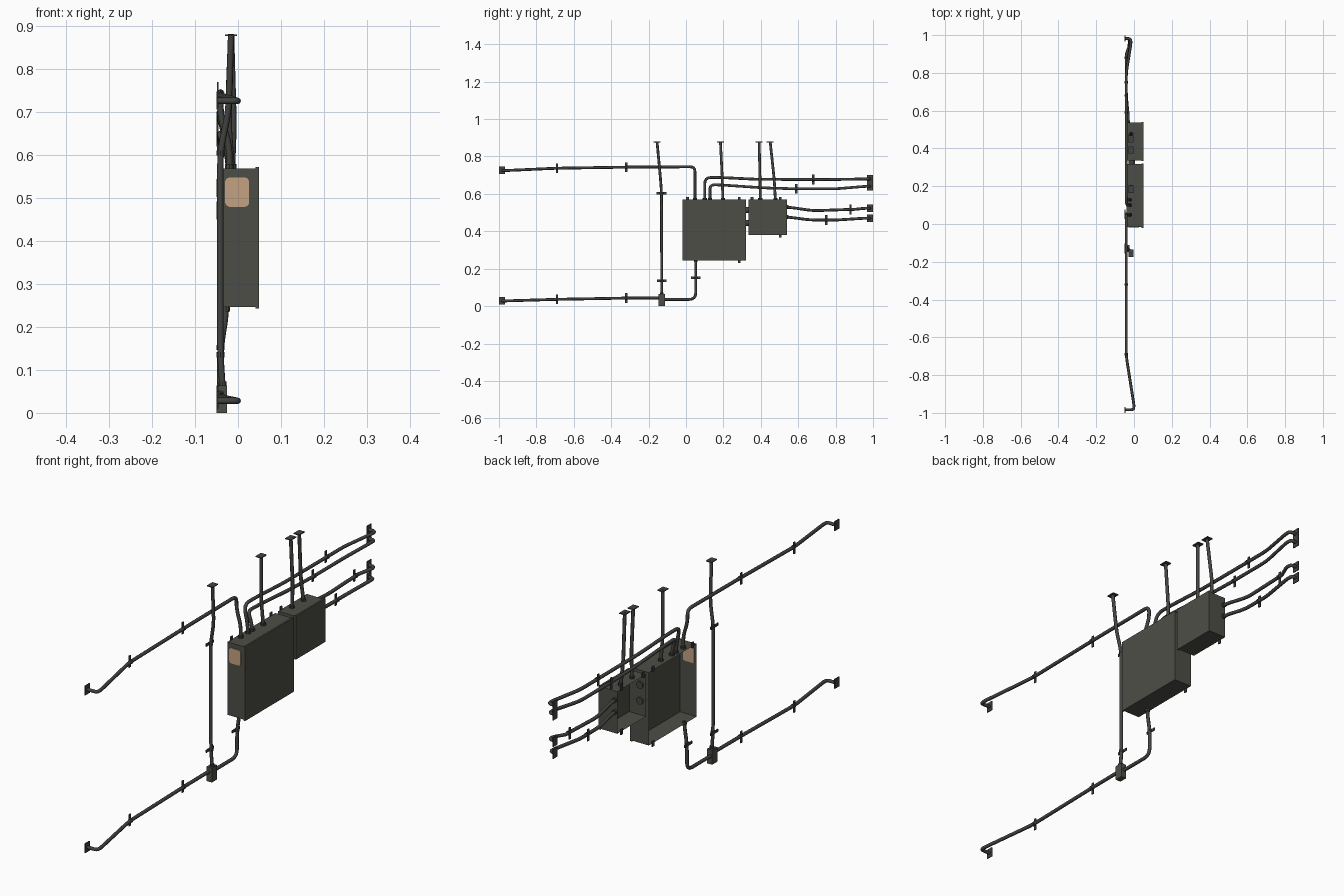
import bpy, bmesh, math
from mathutils import Vector, Matrix

if "Cube" in bpy.data.objects:
    bpy.data.objects.remove(bpy.data.objects["Cube"])


def material(name, rgb):
    m = bpy.data.materials.new(name)
    m.diffuse_color = (*rgb, 1)
    m.use_nodes = True
    m.node_tree.nodes["Principled BSDF"].inputs["Base Color"].default_value = m.diffuse_color
    return m


BOX = material("grey_box_paint", (0.075, 0.076, 0.063))
PIPE = material("dark_conduit", (0.056, 0.057, 0.052))
LABEL = material("tan_label", (0.56, 0.36, 0.22))


def finish(name, bm, mat, smooth=False):
    me = bpy.data.meshes.new(name)
    bm.to_mesh(me)
    bm.free()
    me.materials.append(mat)
    for p in me.polygons:
        p.use_smooth = smooth
    ob = bpy.data.objects.new(name, me)
    bpy.context.collection.objects.link(ob)
    return ob


def block(name, lo, hi, mat, open_back=False):
    bm = bmesh.new()
    lo, hi = Vector(lo), Vector(hi)
    size = hi - lo
    bmesh.ops.create_cube(bm, size=1, matrix=Matrix.Translation((lo + hi) / 2) @ Matrix.Diagonal((*size, 1)))
    if open_back:
        back = [f for f in bm.faces if f.normal.x < -0.9]
        bmesh.ops.delete(bm, geom=back, context='FACES_ONLY')
    return finish(name, bm, mat)


def plate(name, c, s, mat=PIPE):
    c, s = Vector(c), Vector(s) / 2
    return block(name, c - s, c + s, mat)


def disc(name, c, axis, r, depth, mat=PIPE, sides=10):
    bm = bmesh.new()
    rot = Vector((0, 0, 1)).rotation_difference(Vector(axis)).to_matrix().to_4x4()
    bmesh.ops.create_cone(bm, cap_ends=True, segments=sides, radius1=r, radius2=r, depth=depth,
                          matrix=Matrix.Translation(c) @ rot)
    return finish(name, bm, mat)


def rounded(points, radius):
    # replace each corner with a short curved run
    pts = [Vector(p) for p in points]
    out = [pts[0]]
    for a, b, c in zip(pts, pts[1:], pts[2:]):
        d = min(radius, (a - b).length * 0.48, (c - b).length * 0.48)
        p, q = b + (a - b).normalized() * d, b + (c - b).normalized() * d
        for i in range(5):
            t = i / 4
            out.append(p * (1 - t) ** 2 + b * 2 * t * (1 - t) + q * t * t)
    return out + [pts[-1]]


def conduit(name, points, radius=0.035, r=0.0075):
    pts = rounded(points, radius)
    cu = bpy.data.curves.new(name, 'CURVE')
    cu.dimensions = '3D'
    cu.bevel_depth = r
    cu.bevel_resolution = 2
    cu.use_fill_caps = True
    sp = cu.splines.new('POLY')
    sp.points.add(len(pts) - 1)
    for q, p in zip(sp.points, pts):
        q.co = (*p, 1)
    tmp = bpy.data.objects.new(name + "_path", cu)
    bpy.context.collection.objects.link(tmp)
    dg = bpy.context.evaluated_depsgraph_get()
    me = bpy.data.meshes.new_from_object(tmp.evaluated_get(dg))
    bpy.data.objects.remove(tmp)
    me.materials.clear()
    me.materials.append(PIPE)
    for p in me.polygons:
        p.use_smooth = True
        p.material_index = 0
    ob = bpy.data.objects.new(name, me)
    bpy.context.collection.objects.link(ob)


def clamp(y, z, vertical=False):
    # wall plate plus a collar round the conduit
    s = (0.004, 0.052, 0.012) if vertical else (0.004, 0.012, 0.052)
    plate("clamp_plate", (-0.047, y, z), s)
    disc("clamp_collar", (-0.041, y, z), (0, 0, 1) if vertical else (0, 1, 0), 0.0095, 0.012, sides=8)


def wall_flange(y, z):
    plate("wall_flange", (-0.048, y, z), (0.004, 0.032, 0.042))


W = -0.041   # conduit centre line along the wall

# Open-backed cabinets with a lid and mounting tabs
for name, y0, y1, z0, z1 in (("main_cabinet", -0.017, 0.317, 0.246, 0.568),
                             ("small_cabinet", 0.337, 0.537, 0.382, 0.568)):
    block(name, (-0.04, y0, z0), (0.042, y1, z1), BOX, True)
    block(name + "_lid", (0.041, y0 - 0.003, z0 - 0.003), (0.049, y1 + 0.003, z1 + 0.003), BOX)
for y, z in ((0.008, 0.572), (0.285, 0.572), (0.285, 0.242),
             (0.353, 0.572), (0.503, 0.572), (0.503, 0.378)):
    plate("mounting_tab", (-0.038, y, z), (0.005, 0.014, 0.024))

# Label disc seen on both sides of the cabinet end wall
bm = bmesh.new()
w, h, c = 0.028, 0.034, 0.009
ring = []
for sx, sz in ((1, 1), (-1, 1), (-1, -1), (1, -1)):
    pair = [(sx * w, sz * (h - c)), (sx * (w - 0.003), sz * (h - 0.003)), (sx * (w - c), sz * h)]
    ring += pair if sx * sz > 0 else pair[::-1]
face = bm.faces.new([bm.verts.new((-0.002 + x, -0.0195, 0.513 + z)) for x, z in ring])
ext = bmesh.ops.extrude_face_region(bm, geom=[face])
bmesh.ops.translate(bm, verts=[v for v in ext["geom"] if isinstance(v, bmesh.types.BMVert)], vec=(0, 0.005, 0))
bmesh.ops.recalc_face_normals(bm, faces=bm.faces)
finish("warning_label", bm, LABEL)

# Couplers joining the cabinets
for z in (0.515, 0.445):
    disc("cabinet_coupler", (-0.012, 0.327, z), (0, 1, 0), 0.016, 0.032, sides=12)

# Long conduits running to the front end (-y)
tail = lambda z: [(0.0, -0.96, z), (-0.002, -0.983, z), (-0.048, -0.983, z)]
conduit("upper_front_conduit", [(-0.02, 0.048, 0.56), (-0.02, 0.048, 0.62), (W, 0.048, 0.69),
                                (W, 0.048, 0.745), (W, -0.32, 0.743), (W, -0.7, 0.737)] + tail(0.725))
conduit("lower_front_conduit", [(W, -0.13, 0.044), (W, -0.32, 0.043), (W, -0.7, 0.036)] + tail(0.028))
for y, zu, zl in ((-0.32, 0.743, 0.043), (-0.69, 0.737, 0.036)):
    clamp(y, zu)
    clamp(y, zl)
wall_flange(-0.984, 0.726)
wall_flange(-0.984, 0.029)

# Junction box and its conduits
block("junction_box", (-0.05, -0.147, 0.0), (-0.025, -0.111, 0.064), BOX)
disc("junction_collar", (-0.036, -0.129, 0.067), (0, 0, 1), 0.010, 0.012)
conduit("junction_feed", [(-0.028, 0.052, 0.25), (-0.03, 0.052, 0.22), (W, 0.052, 0.15), (W, 0.052, 0.036),
                          (W, -0.12, 0.036)])
clamp(0.052, 0.152, True)
conduit("junction_riser", [(-0.036, -0.129, 0.06), (W, -0.13, 0.135), (W, -0.131, 0.61),
                           (-0.022, -0.138, 0.70), (-0.016, -0.155, 0.88)])
clamp(-0.13, 0.135, True)
clamp(-0.131, 0.604, True)

# Risers from the cabinets up to the ceiling
for x, y, xm, yt in ((-0.014, 0.197, -0.022, 0.184), (-0.014, 0.397, -0.010, 0.391), (-0.014, 0.478, -0.024, 0.45)):
    conduit("ceiling_riser", [(x, y, 0.56), (xm, y * 0.8 + yt * 0.2, 0.67), (-0.016, yt, 0.88)])
    disc("riser_collar", (x, y, 0.572), (0, 0, 1), 0.011, 0.012)
for y in (-0.155, 0.184, 0.391, 0.45):
    plate("ceiling_flange", (-0.016, y, 0.878), (0.028, 0.038, 0.004))

# Conduits running to the back end (+y)
def rear_run(name, start, clamp_y, clamp_z, end_z, x_out):
    conduit(name, start + [(W, clamp_y, clamp_z), (W, max(clamp_y + 0.02, 0.80), clamp_z),
                           (x_out, 0.955, end_z), (x_out - 0.001, 0.982, end_z), (-0.048, 0.982, end_z)])
    clamp(clamp_y, clamp_z)
    wall_flange(0.983, end_z)


rear_run("top_rear_conduit_1", [(-0.02, 0.1, 0.56), (-0.024, 0.1, 0.61), (W, 0.1, 0.688), (W, 0.18, 0.688),
                                (W, 0.38, 0.678)], 0.68, 0.677, 0.68, -0.016)
rear_run("top_rear_conduit_2", [(-0.02, 0.128, 0.56), (-0.024, 0.128, 0.60), (W, 0.128, 0.649), (W, 0.2, 0.647),
                                (W, 0.42, 0.632)], 0.59, 0.627, 0.64, -0.02)
rear_run("side_rear_conduit_1", [(-0.03, 0.53, 0.53), (-0.03, 0.57, 0.526), (W, 0.68, 0.51)],
         0.88, 0.517, 0.523, -0.02)
rear_run("side_rear_conduit_2", [(-0.03, 0.53, 0.477), (-0.03, 0.57, 0.473), (W, 0.66, 0.461)],
         0.75, 0.460, 0.47, -0.025)

# Entry collars on the cabinets
for y in (0.048, 0.1, 0.128):
    disc("top_collar", (-0.02, y, 0.572), (0, 0, 1), 0.011, 0.012)
for z in (0.53, 0.477):
    disc("side_collar", (-0.03, 0.541, z), (0, 1, 0), 0.0105, 0.012)
disc("bottom_collar", (-0.028, 0.052, 0.242), (0, 0, 1), 0.0105, 0.012)
